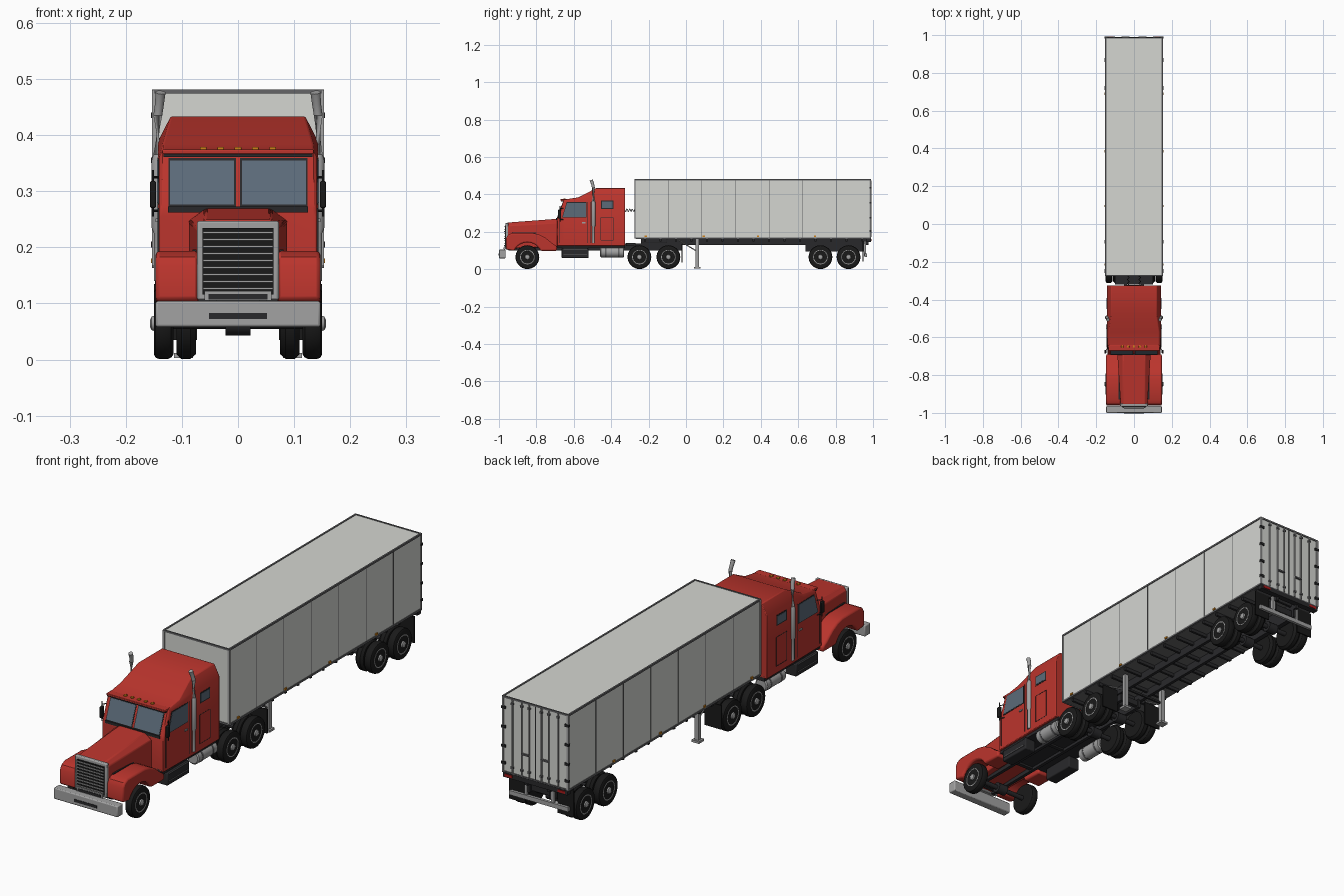
import bpy, bmesh, math
from mathutils import Vector, Matrix

if "Cube" in bpy.data.objects:
    bpy.data.objects.remove(bpy.data.objects["Cube"])


def material(name, r, g, b):
    m = bpy.data.materials.new(name)
    m.diffuse_color = (r, g, b, 1)
    m.use_nodes = True
    m.node_tree.nodes["Principled BSDF"].inputs["Base Color"].default_value = m.diffuse_color
    return m


RED = material("red paint", 0.50, 0.035, 0.026)
PANEL = material("light grey panel", 0.66, 0.67, 0.64)
CHROME = material("chrome grey", 0.36, 0.36, 0.36)
TRIM = material("trim grey", 0.13, 0.13, 0.135)
DARK = material("dark metal", 0.022, 0.022, 0.024)
TYRE = material("tyre black", 0.010, 0.010, 0.010)
GLASS = material("blue grey glass", 0.105, 0.145, 0.19)
AMBER = material("amber lamp", 0.62, 0.22, 0.01)
LAMP = material("red lamp", 0.40, 0.01, 0.01)
SIDES = (-1, 1)


def finish(name, bm, mat, bevel=0):
    bmesh.ops.recalc_face_normals(bm, faces=bm.faces[:])
    me = bpy.data.meshes.new(name)
    bm.to_mesh(me)
    bm.free()
    me.materials.append(mat)
    ob = bpy.data.objects.new(name, me)
    bpy.context.collection.objects.link(ob)
    if bevel:
        mod = ob.modifiers.new("bevel", 'BEVEL')
        mod.width, mod.segments, mod.limit_method = bevel, 2, 'ANGLE'
        mod.angle_limit = math.radians(40)
    return ob


def box(name, x, y, z, mat, bevel=0):
    """Box from (low, high) pairs on each axis."""
    bm = bmesh.new()
    bmesh.ops.create_cube(bm, size=1)
    for v in bm.verts:
        v.co = [(a + b) / 2 + c * (b - a) for (a, b), c in zip((x, y, z), v.co)]
    return finish(name, bm, mat, bevel)


def pair(name, x, y, z, mat, bevel=0):
    """The same box on both sides."""
    for s in SIDES:
        box(name, sorted((s * x[0], s * x[1])), y, z, mat, bevel)


def loft(name, rings, mat, bevel=0):
    """Skin closed rings of equal length and cap both ends."""
    bm = bmesh.new()
    rs = [[bm.verts.new(p) for p in ring] for ring in rings]
    n = len(rs[0])
    for a, b in zip(rs, rs[1:]):
        for i in range(n):
            j = (i + 1) % n
            bm.faces.new((a[i], a[j], b[j], b[i]))
    bm.faces.new(rs[0])
    bm.faces.new(rs[-1])
    return finish(name, bm, mat, bevel)


def tube(name, path, radii, mat, n=16):
    """Round pipe along a path, one radius per point."""
    path = [Vector(p) for p in path]
    rings = []
    for i, p in enumerate(path):
        d = path[min(i + 1, len(path) - 1)] - path[max(i - 1, 0)]
        q = d.to_track_quat('Z', 'Y')
        rings.append([p + q @ Vector((radii[i] * math.cos(t), radii[i] * math.sin(t), 0))
                      for t in (2 * math.pi * k / n for k in range(n))])
    return loft(name, rings, mat)


def lathe(name, profile, mat, n=32):
    """Spin (radius, x) points about the x axis."""
    return loft(name, [[(x, r * math.cos(t), r * math.sin(t))
                        for t in (2 * math.pi * k / n for k in range(n))]
                       for r, x in profile], mat)


def half_rings(stations):
    """Symmetric cross-sections: y, floor z, half width, shoulder z, top half width, top z."""
    return [[(-w, y, zb), (-w, y, zs), (-wt, y, zt), (wt, y, zt), (w, y, zs), (w, y, zb)]
            for y, zb, w, zs, wt, zt in stations]


# Wheels
def wheel(name, s, x, y, dual):
    parts = [lathe(name + "_tyre", [(.036, x), (.055, x), (.061, x + .004), (.0635, x + .010),
                                    (.0635, x + .026), (.061, x + .032), (.055, x + .035),
                                    (.038, x + .034)], TYRE),
             lathe(name + "_rim", [(.038, x + .025), (.039, x + .035), (.035, x + .035),
                                   (.031, x + .028), (.015, x + .030), (.012, x + .039),
                                   (.006, x + .042)], CHROME, 24)]
    for k in range(8):
        hole = lathe(name + "_hole", [(.0048, x + .0275), (.0048, x + .0305)], DARK, 10)
        t = k * math.pi / 4
        hole.data.transform(Matrix.Translation((0, .0245 * math.cos(t), .0245 * math.sin(t))))
        parts.append(hole)
    if dual:
        d = x - .040
        parts.append(lathe(name + "_inner_tyre", [(.030, d), (.055, d), (.0635, d + .010),
                                                  (.0635, d + .026), (.055, d + .035),
                                                  (.030, d + .035)], TYRE))
    for p in parts:
        p.data.transform(Matrix.Translation((0, y, .0645)) @ Matrix.Rotation(0 if s > 0 else math.pi, 4, 'Z'))


for label, y, dual in (("steer", -.848, False), ("drive_front", -.249, True), ("drive_rear", -.094, True),
                       ("trailer_front", .719, True), ("trailer_rear", .869, True)):
    for s in SIDES:
        wheel(label + "_wheel", s, .115, y, dual)
    tube(label + "_axle", [(-.12, y, .0645), (.12, y, .0645)], [.010, .010], DARK, 12)
    tube(label + "_differential", [(-.022, y, .065), (.022, y, .065)], [.022, .022], DARK, 12)

# Tractor chassis
pair("chassis_rail", (.038, .052), (-.95, -.02), (.100, .138), DARK)
for y in (-.93, -.70, -.5, -.33, -.17, -.03):
    box("chassis_crossmember", (-.05, .05), (y - .008, y + .008), (.105, .13), DARK)
box("cab_underfloor", (-.132, .132), (-.69, -.325), (.112, .134), DARK)
box("rear_deck", (-.10, .10), (-.32, -.27), (.125, .140), DARK)
box("fifth_wheel", (-.06, .06), (-.24, -.10), (.138, .163), DARK, .004)
pair("tractor_mudflap", (.073, .15), (-.023, -.018), (.035, .135), TYRE)
pair("step_box", (.09, .142), (-.665, -.52), (.060, .112), DARK, .004)
for z in (.075, .106):
    pair("step_tread", (.141, .145), (-.655, -.53), (z, z + .004), TRIM)
for s in SIDES:
    tube("fuel_tank", [(s * .113, y, .091) for y in (-.459, -.455, -.335, -.331)],
         [.023, .028, .028, .023], CHROME, 24)
    for y in (-.43, -.36):
        tube("tank_strap", [(s * .113, y - .004, .091), (s * .113, y + .004, .091)], [.0292] * 2, TRIM, 24)

# Hood, fenders, bumper
loft("hood", half_rings([(-.955, .11, .071, .232, .060, .249), (-.69, .12, .088, .247, .058, .269)]), RED, .004)
arch = [(-.848 + .078 * math.cos(t), .065 + .078 * math.sin(t))
        for t in (math.radians(25 + 13 * k) for k in range(11))]
fender = [(-.962, .105), (-.962, .165), (-.952, .183), (-.93, .193), (-.82, .193), (-.785, .185),
          (-.75, .167), (-.715, .138), (-.69, .122), (-.69, .098)] + arch
for s in SIDES:
    loft("fender", [[(s * x, y, z) for y, z in fender] for x in (.070, .147)], RED, .007)
    box("hood_gap", sorted((s * .074, s * .081)), (-.93, -.70), (.190, .196), DARK)
box("bumper", (-.147, .147), (-1.0, -.964), (.058, .104), CHROME, .004)
box("bumper_slot", (-.052, .052), (-1.002, -.998), (.072, .083), DARK)

# Grille
box("grille_surround", (-.073, .073), (-.966, -.95), (.106, .247), CHROME, .004)
box("grille_opening", (-.063, .063), (-.969, -.96), (.116, .234), TYRE)
for k in range(9):
    z = .125 + k * .0125
    box("grille_slat", (-.062, .062), (-.972, -.966), (z, z + .0035), CHROME)
box("tow_plate", (-.060, .060), (-.974, -.966), (.105, .122), CHROME)
box("tow_plate_inset", (-.053, .053), (-.976, -.972), (.107, .117), DARK)

# Cab and sleeper
loft("cab", half_rings([(-.69, .125, .141, .255, .136, .270), (-.652, .125, .141, .360, .134, .372),
                        (-.575, .125, .142, .368, .134, .384), (-.48, .125, .143, .388, .120, .433),
                        (-.325, .125, .143, .388, .120, .433)]), RED, .003)
box("sun_visor", (-.135, .135), (-.672, -.640), (.366, .374), RED, .002)
box("visor_shadow_strip", (-.133, .133), (-.668, -.645), (.361, .366), DARK)
for k in range(-2, 3):
    box("roof_marker", (k * .031 - .006, k * .031 + .006), (-.655, -.643), (.373, .379), AMBER, .002)
box("cowl", (-.125, .125), (-.694, -.684), (.262, .273), DARK)


def windshield_y(z):
    return -.69 + (z - .27) * .038 / .102


# Windshield panes with a dark surround
for s in SIDES:
    for name, x0, x1, z0, z1, lift, mat in (("windshield_seal", .004, .124, .272, .359, .001, DARK),
                                            ("windshield", .007, .121, .276, .355, .002, GLASS)):
        loft(name, [[(s * x, windshield_y(z) - d, z) for x, z in ((x0, z0), (x1, z0), (x1, z1), (x0, z1))]
                    for d in (lift, -.003)], mat)

# Side windows, door and locker seams, handles
    door = [(-.662, .276), (-.531, .276), (-.531, .358), (-.638, .358)]
    for name, outline, d, mat in (("door_window_seal", door, .0005, DARK),
                                  ("door_window", [(y * .95 - .0298, z * .92 + .0254) for y, z in door], .0015, GLASS)):
        loft(name, [[(s * x, y, z) for y, z in outline] for x in (.138, .1425 + d)], mat)
pair("sleeper_window_seal", (.14, .1440), (-.455, -.388), (.322, .366), DARK)
pair("sleeper_window", (.14, .1450), (-.450, -.393), (.327, .361), GLASS)
for y in (-.675, -.525, -.508):
    pair("door_seam", (.139, .1436), (y - .0013, y + .0013), (.14, .36 if y > -.6 else .27), DARK)
for y, z0, z1 in ((-.455, .155, .275), (-.388, .155, .275)):
    pair("locker_seam", (.14, .1437), (y - .001, y + .001), (z0, z1), DARK)
for z in (.155, .275):
    pair("locker_seam", (.14, .1437), (-.455, -.388), (z - .001, z + .001), DARK)
pair("door_handle", (.14, .147), (-.555, -.538), (.245, .251), CHROME)

# Mirrors and exhaust stacks
pair("mirror", (.146, .157), (-.685, -.667), (.270, .318), TYRE, .003)
for s in SIDES:
    for z in (.265, .325):
        tube("mirror_arm", [(s * .138, -.655, z), (s * .152, -.674, z)], [.002] * 2, DARK, 8)
    tube("mirror_post", [(s * .152, -.674, .255), (s * .152, -.674, .338)], [.002] * 2, DARK, 8)
    tube("exhaust_stack", [(s * .143, -.495, z) for z in (.14, .225, .235, .355, .365, .435)]
         + [(s * .140, -.499, .455), (s * .138, -.507, .476)],
         [.007, .007, .011, .011, .008, .008, .008, .009], CHROME)
    # Coiled air lines behind the sleeper
    tube("air_line", [(s * .03 + .005 * math.cos(k), -.326 + k * .0034, .315 - .008 * math.sin(k * 1.5))
                      for k in range(17)], [.002] * 17, DARK, 6)

# Trailer body
X, Y0, Y1, Z0, Z1 = .150, -.272, .985, .168, .479
box("trailer_body", (-X, X), (Y0, Y1), (Z0, Z1), PANEL)
box("trailer_floor", (-.147, .147), (Y0 + .005, Y1 - .005), (.162, .169), TRIM)
for z in (Z0, Z1):
    pair("trailer_side_rail", (X - .004, X + .003), (Y0 - .002, Y1 + .002), (z - .005, z + .0025), TRIM)
    for y in (Y0, Y1):
        box("trailer_end_rail", (-X, X), (y - .003, y + .003), (z - .005, z + .0025), TRIM)
for y in (Y0, Y1):
    pair("trailer_corner_post", (X - .005, X + .003), (y - .003, y + .004), (Z0, Z1), CHROME)
for k in range(6):
    y = -.095 + k * .18
    pair("panel_seam", (X - .001, X + .001), (y - .0014, y + .0014), (Z0, Z1), TRIM)
for y in (-.215, .095, .385, .69):
    pair("side_marker", (X, X + .005), (y - .006, y + .006), (.172, .180), AMBER)

# Rear doors with lock rods and hinges
box("door_split", (-.002, .002), (Y1, Y1 + .002), (Z0, Z1), DARK)
for x in (.028, .062, .105):
    pair("door_lock_rod", (x - .002, x + .002), (Y1, Y1 + .006), (.172, .474), CHROME)
    for z in (.19, .455):
        pair("lock_bracket", (x - .005, x + .005), (Y1, Y1 + .008), (z, z + .008), TRIM)
pair("lock_handle", (.028, .062), (Y1, Y1 + .008), (.26, .266), TRIM)
for z in (.20, .27, .35, .43):
    pair("door_hinge", (.136, .155), (Y1 - .004, Y1 + .007), (z, z + .010), DARK)
box("rear_sill", (-.148, .148), (.965, .989), (.146, .166), DARK)
pair("tail_lamp", (.105, .138), (.986, .992), (.151, .161), LAMP)

# Trailer underframe, bogie, rear guard
pair("trailer_rail", (.045, .058), (-.24, .975), (.130, .164), DARK)
for k in range(15):
    y = -.22 + k * .083
    box("floor_beam", (-.142, .142), (y - .005, y + .005), (.148, .163), DARK)
pair("bogie_rail", (.045, .065), (.64, .96), (.095, .135), DARK)
for y in (.66, .794, .94):
    box("bogie_crossmember", (-.06, .06), (y - .008, y + .008), (.100, .128), DARK)
pair("trailer_mudflap", (.075, .148), (.944, .949), (.040, .150), TYRE)
box("rear_guard", (-.135, .135), (.955, .967), (.066, .084), CHROME)
pair("rear_guard_post", (.055, .068), (.953, .963), (.070, .150), CHROME)

# Landing gear
pair("landing_leg", (.088, .106), (.052, .070), (.012, .165), CHROME)
pair("landing_foot", (.080, .114), (.044, .078), (.003, .012), CHROME)
box("landing_crossbar", (-.09, .09), (.057, .065), (.098, .106), DARK)
for s in SIDES:
    tube("landing_brace", [(s * .097, .06, .095), (s * .097, -.04, .155)], [.003] * 2, CHROME, 8)

# Smooth the round parts, keeping edges sharp
for ob in bpy.context.scene.objects:
    ob.select_set(True)
    bpy.context.view_layer.objects.active = ob
bpy.ops.object.shade_smooth_by_angle(angle=math.radians(32))
